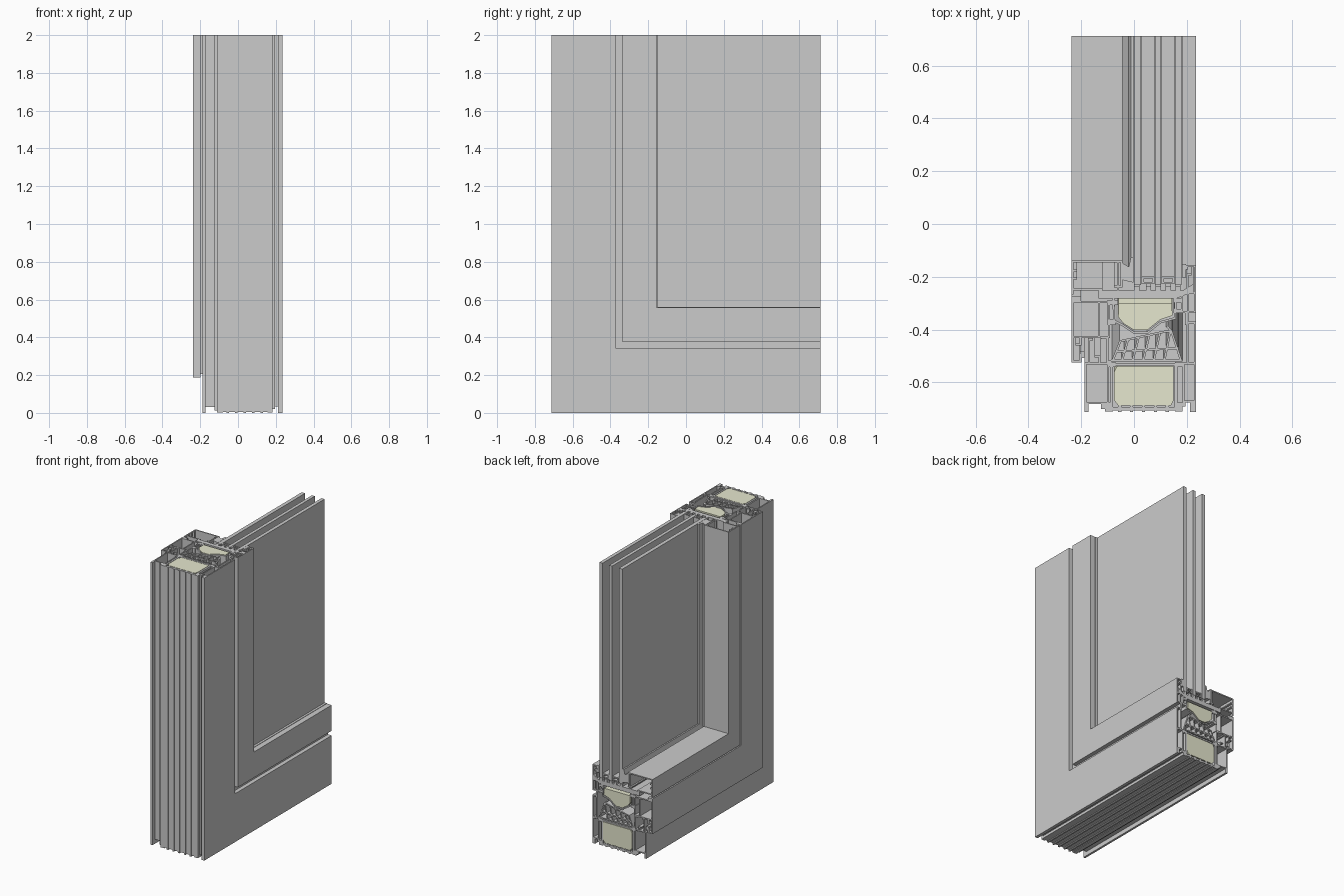
import bpy, bmesh
from mathutils import Vector

Y0, Y1, TOP = -0.712, 0.712, 2.0
T = 0.008

foam = bpy.data.materials.new("foam")
foam.diffuse_color = (0.79, 0.80, 0.62, 1)


# Sweep cross-sections (x, depth from outer edge) around the mitred corner
def sweep(name, sections, mat=None):
    bm = bmesh.new()
    for verts, loops, caps in sections:
        rings = [[bm.verts.new((x, Y0 + d, TOP)) for x, d in verts],
                 [bm.verts.new((x, Y0 + d, d)) for x, d in verts],
                 [bm.verts.new((x, Y1, d)) for x, d in verts]]
        for a, b in zip(rings, rings[1:]):
            for loop in loops:
                for i, j in zip(loop, loop[1:] + loop[:1]):
                    bm.faces.new((a[i], a[j], b[j], b[i]))
        for c in caps:
            bm.faces.new([rings[0][i] for i in c])
            bm.faces.new([rings[2][i] for i in reversed(c)])
    bmesh.ops.recalc_face_normals(bm, faces=bm.faces)
    me = bpy.data.meshes.new(name)
    bm.to_mesh(me)
    bm.free()
    ob = bpy.data.objects.new(name, me)
    bpy.context.collection.objects.link(ob)
    if mat:
        me.materials.append(mat)
    return ob


def solid(*pts):
    idx = list(range(len(pts)))
    return pts, [idx], [idx]


def bar(x0, x1, d0, d1):
    return solid((x0, d0), (x1, d0), (x1, d1), (x0, d1))


# Thin wall of thickness t following a polyline, open or closed
def wall(pts, closed=False, t=T):
    P = [Vector(p) for p in pts]
    n = len(P)
    left, right = [], []
    for i in range(n):
        dirs = []
        if closed or i > 0:
            dirs.append((P[i] - P[i - 1]).normalized())
        if closed or i < n - 1:
            dirs.append((P[(i + 1) % n] - P[i]).normalized())
        nor = [Vector((-v.y, v.x)) for v in dirs]
        m = (nor[0] + nor[-1]).normalized()
        m *= t / 2 / max(m.dot(nor[0]), 0.4)
        left.append(tuple(P[i] + m))
        right.append(tuple(P[i] - m))
    li, ri = list(range(n)), list(range(n, 2 * n))
    caps = [(i, (i + 1) % n, n + (i + 1) % n, n + i) for i in range(n if closed else n - 1)]
    loops = [li, ri] if closed else [li + ri[::-1]]
    return left + right, loops, caps


def tube(x0, x1, d0, d1, t=T):
    h = t / 2
    return wall([(x0 + h, d0 + h), (x1 - h, d0 + h), (x1 - h, d1 - h), (x0 + h, d1 - h)], True, t)


# Fixed frame: room-side metal shell
sweep("frame_room_shell", [
    tube(-0.187, -0.095, 0.03, 0.187),
    bar(-0.187, -0.172, 0, 0.032), bar(-0.125, -0.105, 0.012, 0.032),
    wall([(-0.17, 0.186), (-0.17, 0.275), (-0.155, 0.275)]),
    wall([(-0.1, 0.186), (-0.1, 0.28), (-0.125, 0.28)]),
    wall([(-0.13, 0.186), (-0.13, 0.21), (-0.15, 0.21)]),
    bar(-0.1, -0.07, 0.17, 0.19), bar(-0.11, -0.08, 0.002, 0.035)])

# Fixed frame: weather-side metal shell
sweep("frame_weather_shell", [
    tube(0.183, 0.235, 0.035, 0.187),
    bar(0.213, 0.235, 0, 0.037), bar(0.183, 0.195, 0.02, 0.037),
    tube(0.198, 0.235, 0.182, 0.342),
    bar(0.155, 0.187, 0.17, 0.19), bar(0.155, 0.183, 0.002, 0.035)])

# Fixed frame: thermal break around the foam core
sweep("frame_thermal_break",
      [bar(-0.11, 0.18, 0.006, 0.018), bar(-0.09, 0.175, 0.175, 0.185),
       bar(-0.09, -0.079, 0.015, 0.178), bar(0.153, 0.165, 0.015, 0.178)]
      + [bar(x, x + 0.012, 0, 0.024) for x in (-0.06, -0.015, 0.03, 0.075, 0.12)])
sweep("frame_foam_core", [solid((-0.06, 0.025), (0.14, 0.025), (0.15, 0.045), (0.15, 0.172),
                                (-0.065, 0.172), (-0.076, 0.15), (-0.076, 0.045))], foam)

# Multi-chamber centre gasket
def lerp(x, a, b):
    return a + (b - a) * (x + 0.07) / 0.24

cells = [wall([(-0.08, 0.196), (0.178, 0.196), (0.142, 0.305), (0.12, 0.305), (-0.052, 0.268)], True),
         wall([(-0.07, 0.228), (0.168, 0.242)])]
for x in (-0.035, 0.005, 0.045, 0.085, 0.125):
    cells.append(wall([(x - 0.01, 0.196), (x + 0.012, lerp(x, 0.266, 0.312))]))
cells += [wall([(0.142, 0.305), (0.125, 0.325)]), wall([(-0.08, 0.196), (-0.1, 0.19)])]
sweep("centre_gasket", cells)

# Moving sash: room-side shell with overlapping lip
sweep("sash_room_shell", [
    tube(-0.237, -0.09, 0.28, 0.42), wall([(-0.133, 0.28), (-0.133, 0.42)]),
    wall([(-0.233, 0.285), (-0.233, 0.192), (-0.203, 0.192), (-0.203, 0.22)]),
    wall([(-0.203, 0.285), (-0.203, 0.255), (-0.222, 0.255)]),
    bar(-0.237, -0.2, 0.418, 0.437), bar(-0.1, -0.07, 0.33, 0.35), bar(-0.1, -0.06, 0.405, 0.425)])
sweep("overlap_seal", [bar(-0.204, -0.187, 0.205, 0.23)])

# Sash thermal carrier and its shaped foam
sweep("sash_carrier", [
    solid((-0.135, 0.43), (0.16, 0.43), (0.225, 0.455), (0.225, 0.485), (0.185, 0.46), (-0.135, 0.46)),
    wall([(-0.078, 0.43), (-0.075, 0.345), (-0.045, 0.33), (0.0, 0.3), (0.05, 0.3),
          (0.1, 0.34), (0.155, 0.355), (0.158, 0.43)])])
sweep("sash_foam", [solid((-0.058, 0.412), (0.143, 0.412), (0.146, 0.365), (0.1, 0.35), (0.05, 0.31),
                          (0.0, 0.31), (-0.04, 0.335), (-0.06, 0.36))], foam)

# Glazing bead on the room side
sweep("glazing_bead", [
    wall([(-0.233, 0.445), (-0.233, 0.57), (-0.047, 0.57), (-0.047, 0.475), (-0.075, 0.475)]),
    wall([(-0.233, 0.465), (-0.12, 0.465)]), wall([(-0.233, 0.505), (-0.215, 0.505)]),
    wall([(-0.233, 0.535), (-0.215, 0.535)]), wall([(-0.06, 0.57), (-0.06, 0.46)])])

# Weather-side sash shell
sweep("sash_weather_shell", [
    tube(0.178, 0.235, 0.375, 0.455), wall([(0.205, 0.375), (0.205, 0.455)]),
    wall([(0.231, 0.45), (0.231, 0.553), (0.2, 0.553), (0.2, 0.54)]),
    wall([(0.202, 0.455), (0.202, 0.52), (0.218, 0.52)]),
    bar(0.15, 0.182, 0.375, 0.39), bar(0.15, 0.182, 0.415, 0.43)])

# Seals
sweep("groove_seal", [wall([(0.2, 0.33), (0.2, 0.38)], t=0.012)])
sweep("room_glass_gasket", [solid((-0.045, 0.5), (-0.002, 0.49), (-0.002, 0.585), (-0.012, 0.585),
                                  (-0.02, 0.55), (-0.045, 0.565))])
sweep("weather_glass_gasket", [bar(0.181, 0.197, 0.51, 0.56)])

# Triple glazing with edge spacers and setting pads
PANES = ((0.0, 0.027), (0.08, 0.103), (0.155, 0.18))
for i, (x0, x1) in enumerate(PANES):
    bpy.ops.mesh.primitive_cube_add(size=1, location=((x0 + x1) / 2, (Y0 + 0.48 + Y1) / 2, (0.48 + TOP) / 2))
    pane = bpy.context.object
    pane.name = f"glass_pane_{i + 1}"
    pane.scale = (x1 - x0, Y1 - Y0 - 0.48, TOP - 0.48)
sweep("glass_spacers", [tube(0.029, 0.078, 0.484, 0.514), tube(0.105, 0.153, 0.484, 0.514)])
sweep("glass_setting_pads", [bar(x, x + 0.02, 0.46, 0.478) for x in (0.0, 0.045, 0.082, 0.12, 0.157)])
